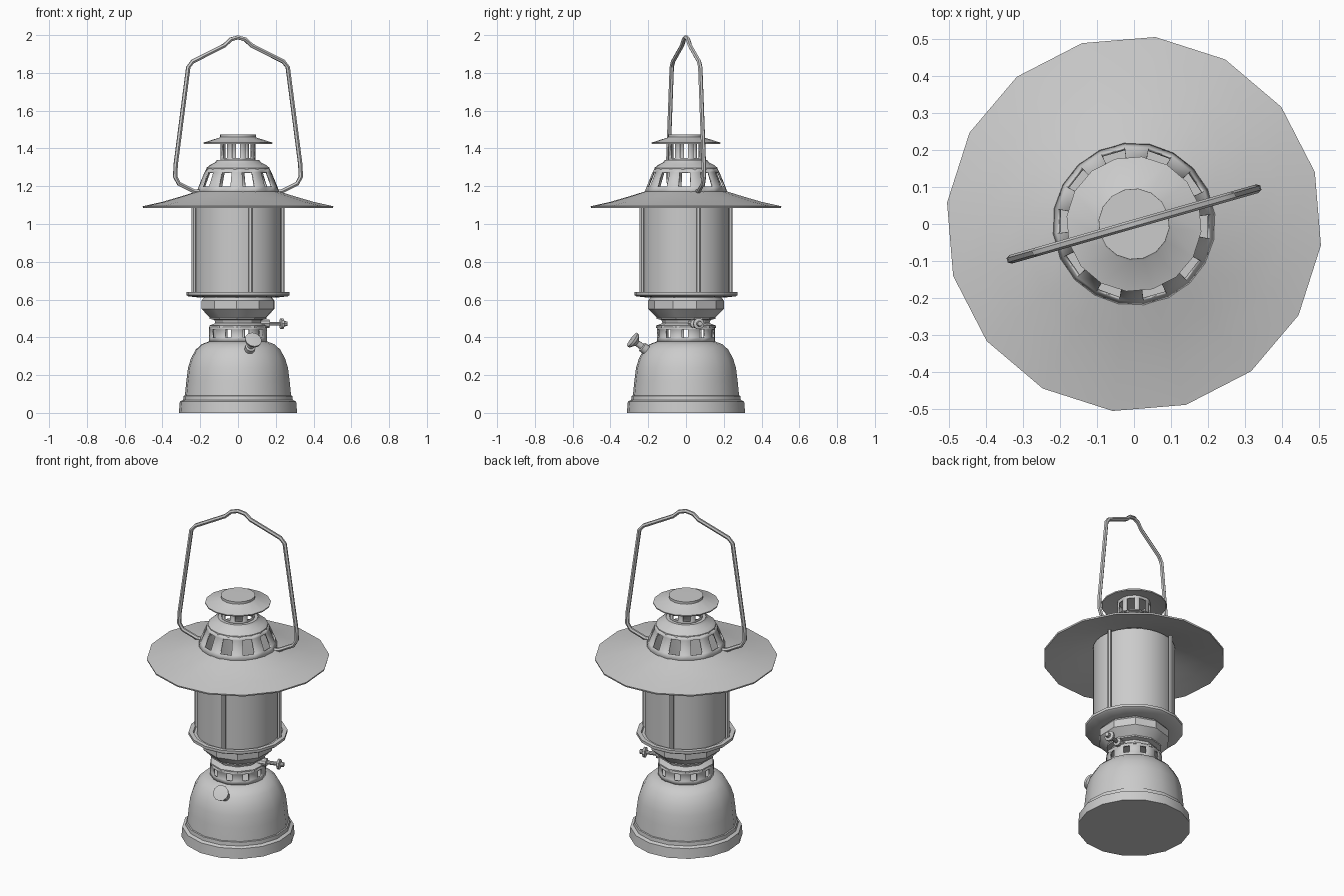
import bpy, bmesh, math
from mathutils import Vector, Matrix

if "Cube" in bpy.data.objects:
    bpy.data.objects.remove(bpy.data.objects["Cube"])

TURN = math.radians(16)      # whole lantern is turned about z


def finish(bm, name, matrix=None, angle=32):
    bmesh.ops.remove_doubles(bm, verts=bm.verts, dist=1e-5)
    bmesh.ops.recalc_face_normals(bm, faces=bm.faces)
    me = bpy.data.meshes.new(name)
    bm.to_mesh(me)
    bm.free()
    ob = bpy.data.objects.new(name, me)
    bpy.context.collection.objects.link(ob)
    ob.matrix_world = Matrix.Rotation(TURN, 4, 'Z') @ (matrix or Matrix())
    bpy.ops.object.select_all(action='DESELECT')
    bpy.context.view_layer.objects.active = ob
    ob.select_set(True)
    bpy.ops.object.shade_smooth_by_angle(angle=math.radians(angle))
    return ob


def revolve(bm, profile, angles, skip=lambda row, col: False):
    rings = [[bm.verts.new((r * math.cos(a), r * math.sin(a), z)) for a in angles]
             for r, z in profile]
    n = len(angles)
    for i in range(len(profile) - 1):
        for j in range(n):
            if skip(i, j):
                continue
            k = (j + 1) % n
            vs = [rings[i][j], rings[i][k], rings[i + 1][k], rings[i + 1][j]]
            bm.faces.new(vs)


def lathe(name, profile, n=16, matrix=None):
    bm = bmesh.new()
    revolve(bm, profile, [2 * math.pi * j / n for j in range(n)])
    bmesh.ops.remove_doubles(bm, verts=bm.verts, dist=1e-5)
    bmesh.ops.dissolve_degenerate(bm, edges=bm.edges, dist=1e-5)
    return finish(bm, name, matrix)


def vent(name, profile, n, frac, thick, shift=0.0):
    """Four-row band with n windows cut in its middle row."""
    step = 2 * math.pi / n
    angles = []
    for k in range(n):
        mid = (k + 0.5 + shift) * step
        angles += [mid - step * frac / 2, mid + step * frac / 2]
    bm = bmesh.new()
    revolve(bm, profile, angles, lambda row, col: row == 1 and col % 2 == 0)
    ob = finish(bm, name)
    mod = ob.modifiers.new("thickness", 'SOLIDIFY')
    mod.thickness = thick
    mod.offset = -1
    return ob


def aim(origin, direction):
    q = Vector(direction).to_track_quat('Z', 'Y')
    return Matrix.Translation(origin) @ q.to_matrix().to_4x4()


# fuel tank with foot rim
lathe("fuel_tank", [(0, 0), (0.315, 0), (0.31, 0.06), (0.292, 0.068), (0.29, 0.09),
                    (0.283, 0.092), (0.275, 0.17), (0.266, 0.24), (0.25, 0.29),
                    (0.225, 0.335), (0.195, 0.363), (0.155, 0.378), (0, 0.38)])

# neck: windowed band, spool and faceted collar
vent("neck_vent", [(0.155, 0.375), (0.155, 0.40), (0.155, 0.442), (0.155, 0.455)],
     10, 0.36, 0.01)
lathe("neck_spool", [(0, 0.45), (0.158, 0.45), (0.158, 0.462), (0.125, 0.475),
                     (0.13, 0.492), (0.157, 0.498), (0.157, 0.506), (0, 0.506)], 10)
lathe("neck_collar", [(0, 0.504), (0.155, 0.504), (0.2, 0.55), (0.2, 0.595),
                      (0.18, 0.62), (0, 0.62)], 10)
lathe("glass_tray", [(0, 0.61), (0.2, 0.61), (0.265, 0.617), (0.275, 0.624),
                     (0.275, 0.64), (0.25, 0.64), (0.245, 0.63), (0, 0.63)])

# glass cylinder and four guard rods
lathe("glass_cylinder", [(0.228, 0.63), (0.228, 1.15), (0.222, 1.15), (0.222, 0.63),
                         (0.228, 0.63)], 32)
for i in range(4):
    spin = Matrix.Rotation(i * math.pi / 2, 4, 'Z')
    lathe("guard_rod", [(0, 0.63), (0.012, 0.63), (0.012, 1.15), (0, 1.15)], 6,
          spin @ Matrix.Translation((0.243, 0, 0)))

# wide shade
lathe("shade", [(0.21, 1.175), (0.30, 1.147), (0.40, 1.118), (0.508, 1.094),
                (0.506, 1.085), (0.40, 1.108), (0.30, 1.136), (0.21, 1.163),
                (0.21, 1.175)])

# crown with windows, dome, chimney and cap
vent("crown_vent", [(0.222, 1.165), (0.21, 1.198), (0.178, 1.275), (0.168, 1.293)],
     10, 0.5, 0.01)
lathe("crown_dome", [(0.158, 1.285), (0.17, 1.285), (0.168, 1.297), (0.15, 1.312),
                     (0.122, 1.326), (0.112, 1.34), (0.09, 1.34), (0.112, 1.318),
                     (0.158, 1.285)])
vent("chimney_vent", [(0.093, 1.33), (0.093, 1.35), (0.093, 1.425), (0.093, 1.45)],
     8, 0.6, 0.008)
lathe("chimney_cap", [(0, 1.44), (0.1, 1.44), (0.182, 1.424), (0.183, 1.431),
                      (0.1, 1.457), (0.096, 1.46), (0.096, 1.474), (0, 1.475)])

# control knob on the neck
lathe("control_knob", [(0, 0), (0.024, 0), (0.024, 0.06), (0.011, 0.064), (0.011, 0.122),
                       (0.03, 0.125), (0.03, 0.138), (0.015, 0.142), (0.013, 0.16),
                       (0, 0.16)], 10, aim((0.11, 0, 0.472), (1, 0, 0)))

# filler cap on the tank shoulder
lathe("filler_cap", [(0, 0), (0.027, 0), (0.027, 0.05), (0.017, 0.054), (0.017, 0.085),
                     (0.043, 0.105), (0.045, 0.118), (0, 0.124)], 12,
      aim((0, -0.2, 0.32), (0, -0.8, 0.57)))

# bail handle: half path mirrored about the centre
half = [(0.215, 1.172), (0.24, 1.172), (0.325, 1.213), (0.346, 1.25), (0.343, 1.315),
        (0.274, 1.83), (0.25, 1.86), (0.075, 1.945), (0.04, 1.977)]
path = half + [(0, 1.988)] + [(-u, z) for u, z in reversed(half)]
bm = bmesh.new()
pts = [Vector((u, 0, z)) for u, z in path]
rings = []
for i, p in enumerate(pts):
    a, b = pts[max(i - 1, 0)], pts[min(i + 1, len(pts) - 1)]
    t = (b - a).normalized()
    side = Vector((0, 1, 0))
    up = t.cross(side)
    rings.append([bm.verts.new(p + 0.012 * (math.cos(c) * side + math.sin(c) * up))
                  for c in [math.pi / 3 * k for k in range(6)]])
for r0, r1 in zip(rings, rings[1:]):
    for k in range(6):
        bm.faces.new((r0[k], r0[(k + 1) % 6], r1[(k + 1) % 6], r1[k]))
bm.faces.new(rings[0])
bm.faces.new(rings[-1])
finish(bm, "bail_handle", angle=30)
